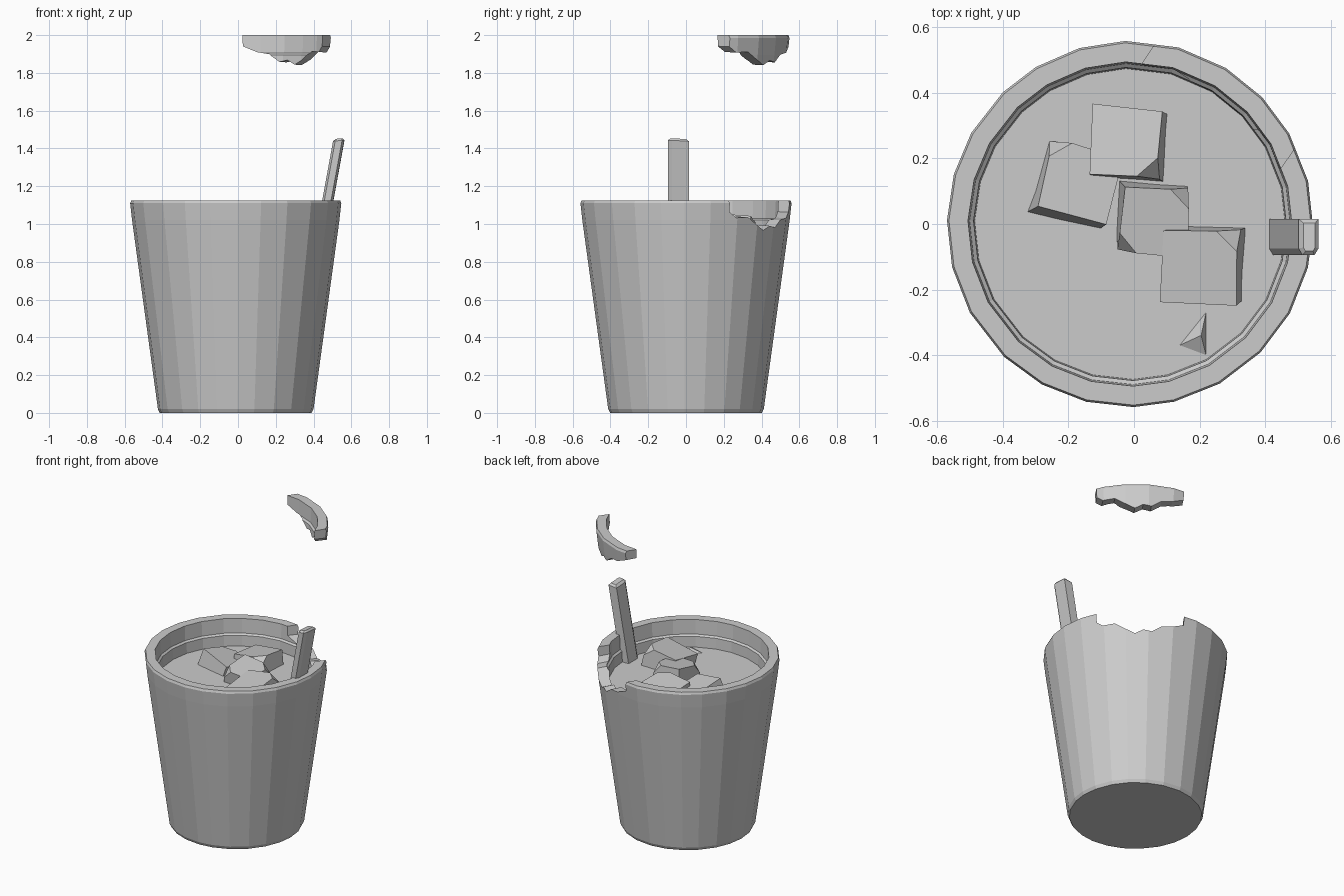
import bpy, bmesh, math, random
from mathutils import Vector, Matrix

if "Cube" in bpy.data.objects:
    bpy.data.objects.remove(bpy.data.objects["Cube"])

random.seed(4)
SIDES = 24
CX = -0.012
RIM = 1.125
LIFT = 0.875
LEVEL = 0.95


def make_object(name, bm):
    bmesh.ops.recalc_face_normals(bm, faces=bm.faces)
    mesh = bpy.data.meshes.new(name)
    bm.to_mesh(mesh)
    bm.free()
    obj = bpy.data.objects.new(name, mesh)
    bpy.context.collection.objects.link(obj)
    return obj


def lathe(name, profile, wobble=0.0):
    """Closed solid of revolution; first and last rings are capped."""
    bm = bmesh.new()
    angles = [(i + random.uniform(-wobble, wobble)) * math.tau / SIDES for i in range(SIDES)]
    rings = [[bm.verts.new((CX + r * math.cos(a), r * math.sin(a), z)) for a in angles]
             for r, z in profile]
    for low, high in zip(rings, rings[1:]):
        for i in range(SIDES):
            j = (i + 1) % SIDES
            bm.faces.new((low[i], low[j], high[j], high[i]))
    bm.faces.new(rings[0])
    bm.faces.new(rings[-1])
    return make_object(name, bm)


def baked_boolean(source, cutter, operation, name):
    mod = source.modifiers.new("cut", 'BOOLEAN')
    mod.operation = operation
    mod.solver = 'EXACT'
    mod.object = cutter
    deps = bpy.context.evaluated_depsgraph_get()
    mesh = bpy.data.meshes.new_from_object(source.evaluated_get(deps))
    source.modifiers.remove(mod)
    mesh.name = name
    obj = bpy.data.objects.new(name, mesh)
    bpy.context.collection.objects.link(obj)
    return obj


# Whole cup: outer wall, rim and hollow inside
whole = lathe("whole_cup", [
    (0.402, 0.0), (0.412, 0.02), (0.549, 1.02), (0.559, 1.11), (0.553, RIM),
    (0.495, RIM), (0.490, 1.03), (0.478, 1.02), (0.472, 0.9), (0.36, 0.08)], 0.12)

# Jagged cutter for the broken piece of rim
outline = [(-0.285, 1.25), (-0.275, 1.06), (-0.24, 1.03), (-0.17, 1.035), (-0.11, 0.995),
           (-0.05, 0.965), (0.0, 0.99), (0.05, 0.98), (0.11, 1.02), (0.18, 1.03),
           (0.25, 1.06), (0.265, 1.25)]
direction = math.radians(56)
radial = Vector((math.cos(direction), math.sin(direction), 0))
tangent = Vector((-radial.y, radial.x, 0))
bm = bmesh.new()
near, far = [[bm.verts.new(radial * d + tangent * t + Vector((0, 0, z + dz))) for t, z in outline]
             for d, dz in ((0.25, 0.012), (0.75, -0.008))]
bm.faces.new(near)
bm.faces.new(far)
for i in range(len(outline)):
    j = (i + 1) % len(outline)
    bm.faces.new((near[i], near[j], far[j], far[i]))
cutter = make_object("chip_cutter", bm)
cutter.hide_render = True

# Chipped cup and the broken piece floating above it
cup = baked_boolean(whole, cutter, 'DIFFERENCE', "cup")
chip = baked_boolean(whole, cutter, 'INTERSECT', "broken_rim_piece")
chip.location.z = LIFT
for helper in (whole, cutter):
    bpy.data.objects.remove(helper)

# Drink surface
lathe("drink", [(0.474, 0.9), (0.481, LEVEL)])

# Small ripple on the drink
bm = bmesh.new()
base = [bm.verts.new(p) for p in ((0.14, -0.37, LEVEL), (0.22, -0.40, LEVEL), (0.22, -0.27, LEVEL))]
peak = bm.verts.new((0.205, -0.34, LEVEL + 0.03))
bm.faces.new(base)
for i in range(3):
    bm.faces.new((base[i], base[(i + 1) % 3], peak))
make_object("ripple", bm)


# Ice cubes with worn corners
def ice_cube(index, centre, size, turn, tilt_x, tilt_y):
    bm = bmesh.new()
    bmesh.ops.create_cube(bm, size=size)
    for v in bm.verts:
        v.co += Vector([random.uniform(-0.008, 0.008) for _ in range(3)])
    worn = random.sample(list(bm.verts), 3)
    bmesh.ops.bevel(bm, geom=worn, offset=size * 0.28, segments=1, affect='VERTICES')
    bm.transform(Matrix.Translation(centre)
                 @ Matrix.Rotation(math.radians(tilt_x), 4, 'X')
                 @ Matrix.Rotation(math.radians(tilt_y), 4, 'Y')
                 @ Matrix.Rotation(math.radians(turn), 4, 'Z'))
    make_object(f"ice_cube_{index}", bm)


for n, spec in enumerate([
        ((-0.19, 0.11, 0.91), 0.22, -14, -10, 14),
        ((-0.01, 0.24, 0.93), 0.21, -6, -6, -10),
        ((0.055, 0.02, 0.945), 0.205, -3, 8, 4),
        ((0.22, -0.12, 0.935), 0.225, -3, 6, -9)], 1):
    ice_cube(n, *spec)

# Stirring stick leaning on the rim
bm = bmesh.new()
rings = []
for x, z in ((0.43, 0.88), (0.482, 1.16), (0.535, 1.45)):
    rings.append([bm.verts.new((x + dx, -0.04 + dy, z - dy * 0.06 + dx * 0.1))
                  for dx, dy in ((-0.03, -0.035), (-0.018, -0.055), (0.018, -0.055), (0.03, -0.035),
                                 (0.03, 0.055), (-0.03, 0.055))])
bm.faces.new(rings[0])
bm.faces.new(rings[-1])
for low, high in zip(rings, rings[1:]):
    for i in range(6):
        j = (i + 1) % 6
        bm.faces.new((low[i], low[j], high[j], high[i]))
bmesh.ops.bevel(bm, geom=[e for e in bm.edges if all(v in rings[2] for v in e.verts)],
                offset=0.012, segments=1, affect='EDGES')
make_object("stirring_stick", bm)
